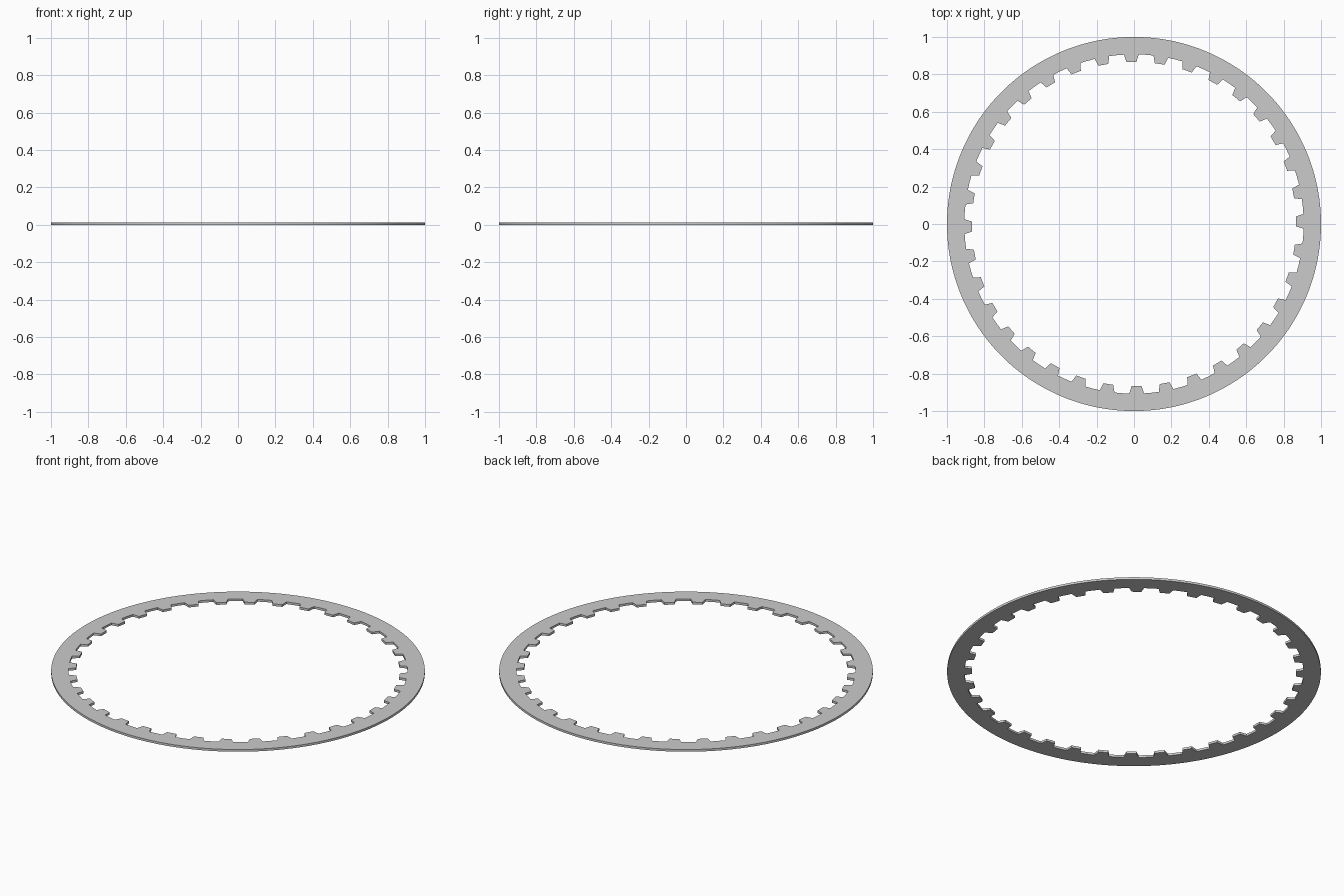
import bpy, bmesh
from math import sin, cos, radians

if "Cube" in bpy.data.objects:
    bpy.data.objects.remove(bpy.data.objects["Cube"])

TEETH = 36
HEIGHT = 0.013
OUTER, ROOT, TIP = 1.0, 0.907, 0.867
OFFSET = 0.9  # degrees the teeth are turned by

# One tooth pitch: (angle from tooth centre in degrees, inner radius)
PITCH = [(-2.5, ROOT), (-1.75, TIP), (1.75, TIP), (2.5, ROOT), (5.0, ROOT)]
STEP = 360 / TEETH


def polar(bm, r, a, z):
    return bm.verts.new((r * cos(radians(a)), r * sin(radians(a)), z))


bm = bmesh.new()
columns = []
for t in range(TEETH):
    for k, (da, r) in enumerate(PITCH):
        a_in = OFFSET + t * STEP + da
        a_out = OFFSET + t * STEP + (k - 1.5) * STEP / len(PITCH)
        columns.append((polar(bm, r, a_in, 0), polar(bm, OUTER, a_out, 0),
                        polar(bm, OUTER, a_out, HEIGHT), polar(bm, r, a_in, HEIGHT)))

# Bottom, outer wall, top and toothed inner wall
for i, c in enumerate(columns):
    d = columns[(i + 1) % len(columns)]
    for j in range(4):
        n = (j + 1) % 4
        bm.faces.new((c[j], c[n], d[n], d[j]))
bmesh.ops.recalc_face_normals(bm, faces=bm.faces)

mesh = bpy.data.meshes.new("internal_tooth_ring")
bm.to_mesh(mesh)
bm.free()
ring = bpy.data.objects.new("internal_tooth_ring", mesh)
bpy.context.collection.objects.link(ring)

# Smooth rim, crisp tooth edges
bpy.context.view_layer.objects.active = ring
ring.select_set(True)
bpy.ops.object.shade_smooth_by_angle(angle=radians(20))
